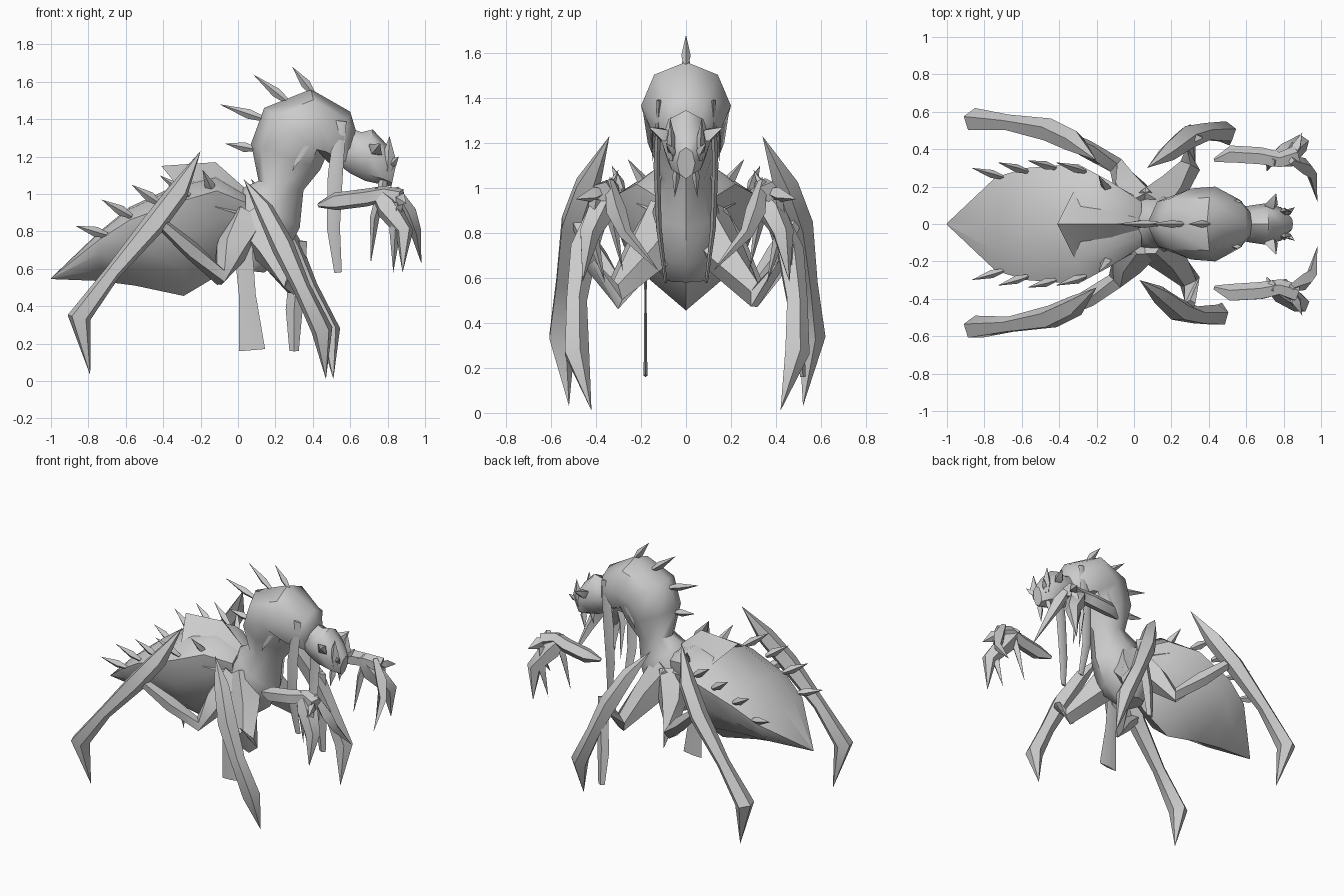
import bpy, bmesh, math
from mathutils import Vector as V


def octagon(n):
    return [(math.cos(2 * math.pi * i / n), math.sin(2 * math.pi * i / n)) for i in range(n)]


def skin(name, rings):
    """Loft a closed surface through equal-sized rings of points."""
    bm = bmesh.new()
    rows = [[bm.verts.new(p) for p in r] for r in rings]
    n = len(rows[0])
    for a, b in zip(rows, rows[1:]):
        for i in range(n):
            j = (i + 1) % n
            bm.faces.new((a[i], a[j], b[j], b[i]))
    bm.faces.new(rows[0])
    bm.faces.new(rows[-1])
    bmesh.ops.remove_doubles(bm, verts=bm.verts, dist=0.0005)
    finish(name, bm)


def finish(name, bm):
    bmesh.ops.recalc_face_normals(bm, faces=bm.faces)
    me = bpy.data.meshes.new(name)
    bm.to_mesh(me)
    bm.free()
    me.shade_smooth()
    me.set_sharp_from_angle(angle=math.radians(45))
    ob = bpy.data.objects.new(name, me)
    bpy.context.collection.objects.link(ob)


def body(name, stations, section):
    """Stations: upper (x, z), lower (x, z), half width."""
    rings = []
    for up, lo, w in stations:
        u, l = V((up[0], 0, up[1])), V((lo[0], 0, lo[1]))
        c, h = (u + l) / 2, (u - l) / 2
        rings.append([c + V((0, w * s, 0)) + h * t for s, t in section])
    skin(name, rings)


def tube(name, pts, radii, n=4, flat=1.0):
    """Limb through points; flat scales the sideways thickness."""
    pts = [V(p) for p in pts]
    rings = []
    for i, (p, r) in enumerate(zip(pts, radii)):
        t = (pts[min(i + 1, len(pts) - 1)] - pts[max(i - 1, 0)]).normalized()
        s = V((0, 1, 0))
        s = (s - t * s.dot(t)).normalized()
        u = t.cross(s)
        rings.append([p + s * (a * r * flat) + u * (b * r) for a, b in octagon(n)])
    skin(name, rings)


def pair(name, pts, radii, n=4, flat=1.0, shift=0.0):
    for side, sy, dx in (("left", 1, shift), ("right", -1, 0)):
        tube(f"{name}_{side}", [(x + dx, y * sy, z) for x, y, z in pts], radii, n, flat)


def spike(name, base, tip, r, flat=0.6, both=False):
    b, t = V(base), V(tip)
    f = pair if both else tube
    f(name, [b, b.lerp(t, 0.35), t], [r * 0.5, r, 0], 4, flat)


# Abdomen: broad flattish back, keeled belly
half = [(0, 1), (.6, .95), (1, .68), (.92, .1), (.5, -.55), (0, -1)]
keel = half + [(-s, t) for s, t in half[-2:0:-1]]
body("abdomen", [((.04, 1.0), (.04, .72), .12), ((-.12, 1.1), (-.08, .58), .22),
                 ((-.30, 1.06), (-.29, .455), .32), ((-.58, .93), (-.55, .51), .30),
                 ((-.74, .80), (-.74, .535), .25), ((-1, .55), (-1, .545), .004)], keel)

# Roof-shaped plate over the front of the abdomen
bm = bmesh.new()
mid = [bm.verts.new(p) for p in ((-.41, 0, 1.15), (-.12, 0, 1.17), (.05, 0, 1.02))]
for s in (1, -1):
    a, b, c = [bm.verts.new((x, s * y, z)) for x, y, z in
               ((-.29, .24, 1.0), (-.12, .22, .93), (.04, .13, .88))]
    bm.faces.new((mid[0], mid[1], b, a))
    bm.faces.new((mid[1], mid[2], c, b))
finish("back_plate", bm)

# Spikes along the abdomen edges and hump
for i, (bx, by, bz, tx, ty, tz) in enumerate([
        (-.70, .25, .78, -.87, .30, .83), (-.57, .28, .88, -.73, .33, .97),
        (-.42, .30, .95, -.57, .34, 1.05), (-.26, .28, .99, -.42, .33, 1.10),
        (-.13, .17, 1.0, -.19, .26, 1.13)]):
    spike(f"abdomen_spike_{i}", (bx, by, bz), (tx, ty, tz), .028, .8, True)
for i, (b, t) in enumerate([((.40, 1.54), (.29, 1.68)), ((.27, 1.49), (.08, 1.64)),
                            ((.14, 1.40), (-.10, 1.48)), ((.09, 1.24), (-.07, 1.27))]):
    spike(f"hump_spike_{i}", (b[0], 0, b[1]), (t[0], 0, t[1]), .026, .8)

# Torso rising into the hump
body("torso", [((-.06, .60), (.14, .58), .09), ((-.10, .78), (.25, .66), .19),
               ((.02, 1.03), (.33, .82), .14), ((.11, 1.07), (.35, 1.02), .11),
               ((.07, 1.27), (.44, 1.13), .17), ((.14, 1.46), (.47, 1.20), .19),
               ((.39, 1.56), (.48, 1.17), .20), ((.60, 1.44), (.53, 1.15), .13),
               ((.63, 1.34), (.57, 1.14), .09)], octagon(8))

# Head with horns and fangs
body("head", [((.58, 1.36), (.56, 1.14), .09), ((.66, 1.33), (.60, 1.11), .10),
              ((.72, 1.345), (.68, 1.07), .11), ((.80, 1.26), (.77, 1.05), .09),
              ((.85, 1.18), (.82, 1.04), .04)], octagon(8))
spike("brow_horn", (.72, .07, 1.22), (.76, .165, 1.27), .045, .7, True)
spike("face_horn", (.80, .06, 1.12), (.81, .07, 1.31), .04, .6, True)
spike("snout_horn", (.81, .05, 1.15), (.86, .09, 1.20), .025, .7, True)
spike("fang", (.78, .04, 1.10), (.76, .05, .96), .025, .7, True)
spike("hump_side_blade", (.43, .15, 1.42), (.29, .15, 1.12), .035, .3, True)
pair("hanging_tusk", [(.55, .12, 1.39), (.52, .13, 1.1), (.51, .12, .82), (.535, .09, .58)],
     [.03, .04, .035, .02], 4, .35)

# Rear legs
pair("rear_thigh", [(.05, .08, .85), (-.03, .20, .70), (-.10, .31, .56), (-.25, .40, .70),
                    (-.43, .49, .86)], [.12, .09, .05, .05, .03], 5)
pair("rear_shin", [(-.20, .34, 1.23), (-.32, .44, 1.01), (-.45, .50, .84), (-.67, .54, .58),
                   (-.85, .555, .34), (-.79, .52, .03)], [0, .06, .065, .045, .065, 0], 5)

# Front legs
pair("front_thigh", [(.08, .06, .85), (.18, .17, .70), (.30, .31, .52), (.30, .43, .66)],
     [.14, .10, .06, .03], 5)
pair("front_shin", [(.03, .30, 1.08), (.14, .38, .92), (.24, .46, .72), (.34, .49, .50),
                    (.45, .49, .27), (.47, .42, .01)], [0, .05, .065, .05, .06, 0], 5, 1, .04)

# Flat hanging limbs, one per side
tube("flat_limb_near", [(.02, -.18, .80), (.05, -.18, .46), (.075, -.18, .165)],
     [.05, .045, .07], 4, .12)
tube("flat_limb_far", [(.33, .46, .75), (.30, .50, .38), (.30, .52, .16)],
     [.04, .045, .025], 4, .5)

# Raised grasping arms with claws
pair("arm", [(.43, .34, .94), (.52, .37, .96), (.68, .36, .98), (.78, .34, 1.0),
             (.87, .37, .98)], [.012, .05, .05, .045, .05], 5)
pair("hand", [(.73, .33, 1.02), (.80, .36, .93), (.89, .43, .80), (.88, .46, .58)],
     [.03, .07, .05, 0], 5)
pair("long_claw", [(.84, .34, 1.03), (.91, .31, .90), (.95, .27, .80), (.98, .12, .63)],
     [.02, .045, .03, 0])
pair("inner_claw", [(.76, .34, .97), (.73, .33, .87), (.71, .28, .63)], [.03, .025, 0])
pair("outer_claw", [(.85, .40, .95), (.84, .42, .80), (.83, .36, .58)], [.03, .03, 0])
spike("elbow_spur", (.85, .37, .98), (.90, .49, .95), .04, .7, True)
